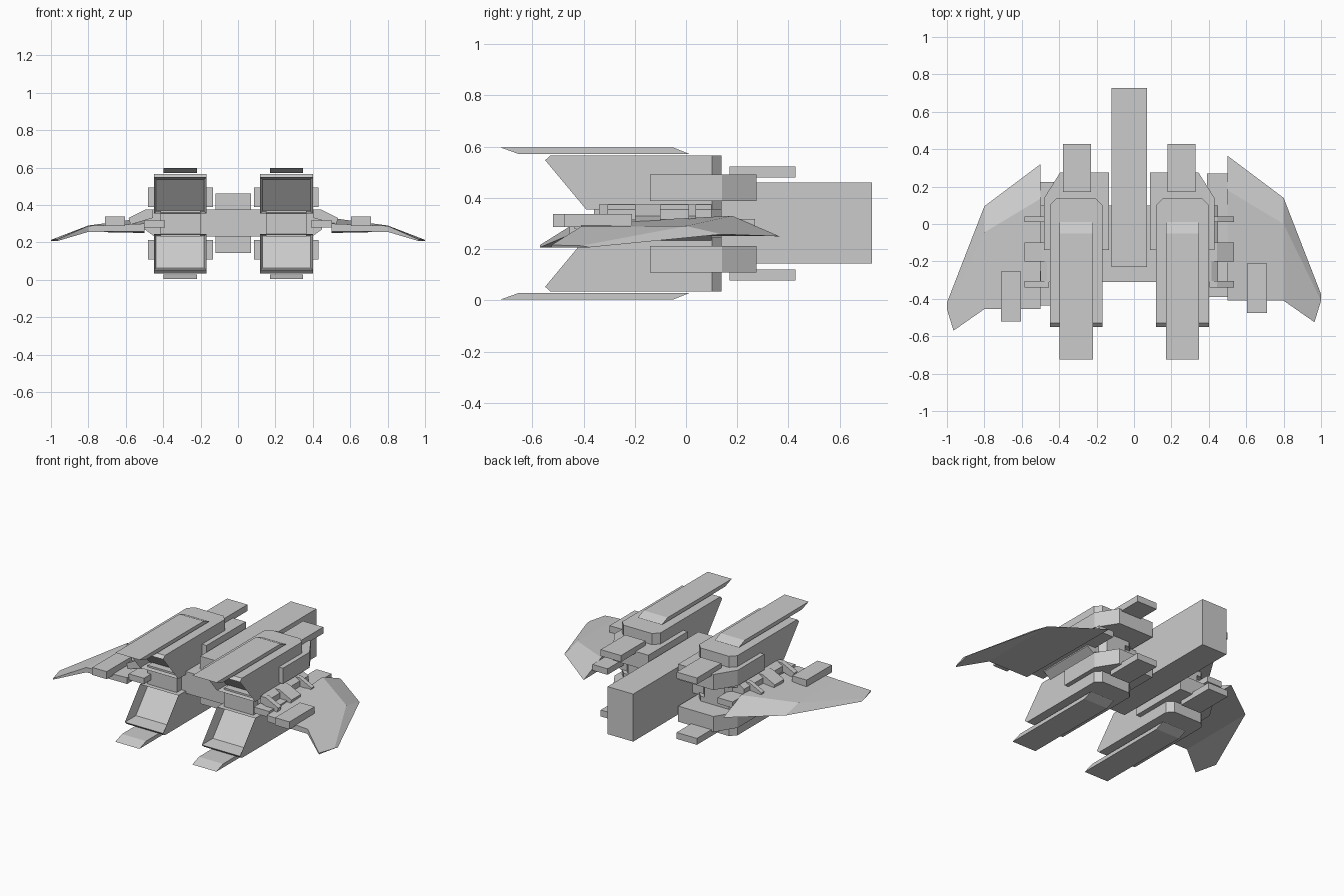
import bpy, bmesh
from mathutils import Matrix, Vector

if "Cube" in bpy.data.objects:
    bpy.data.objects.remove(bpy.data.objects["Cube"])

CX, CZ = -0.025, 0.30   # symmetry axes of the engine cluster


def finish(bm, name, sx=1, sz=1, off=(0, 0, 0)):
    for v in bm.verts:
        v.co = Vector((v.co.x * sx + off[0], v.co.y + off[1], v.co.z * sz + off[2]))
    bmesh.ops.recalc_face_normals(bm, faces=bm.faces)
    me = bpy.data.meshes.new(name)
    bm.to_mesh(me)
    bm.free()
    ob = bpy.data.objects.new(name, me)
    bpy.context.collection.objects.link(ob)
    return ob


def loft(sections):
    bm = bmesh.new()
    rings = [[bm.verts.new(p) for p in s] for s in sections]
    n = len(rings[0])
    for a, b in zip(rings, rings[1:]):
        for i in range(n):
            bm.faces.new((a[i], a[(i + 1) % n], b[(i + 1) % n], b[i]))
    bm.faces.new(rings[0])
    bm.faces.new(rings[-1])
    bmesh.ops.recalc_face_normals(bm, faces=bm.faces)
    return bm


def prism(profile, axis, lo, hi):
    def pt(p, d):
        return {'x': (d, p[0], p[1]), 'y': (p[0], d, p[1]), 'z': (p[0], p[1], d)}[axis]
    return loft([[pt(p, d) for p in profile] for d in (lo, hi)])


def box(x0, x1, y0, y1, z0, z1):
    return prism([(x0, y0), (x1, y0), (x1, y1), (x0, y1)], 'z', z0, z1)


def engine_body():
    bm = prism([(-0.55, 0.247), (-0.53, 0.266), (0.138, 0.266), (0.138, 0.055), (-0.39, 0.055)],
               'x', 0.143, 0.425)
    rear = [e for e in bm.edges if all(v.co.y > 0.13 for v in e.verts)
            and abs(e.verts[0].co.z - e.verts[1].co.z) > 0.1]
    bmesh.ops.bevel(bm, geom=rear, offset=0.037, segments=1, affect='EDGES')
    # recessed raked intake
    bm.normal_update()
    mouth = [f for f in bm.faces if f.normal.y < -0.3 and f.normal.z < -0.3]
    bmesh.ops.inset_region(bm, faces=mouth, thickness=0.018)
    bmesh.ops.translate(bm, verts=list(mouth[0].verts), vec=(0, 0.09, 0))
    return bm


# four engine pods, mirrored left/right and up/down
for sx, side in ((1, 'right'), (-1, 'left')):
    for sz, level in ((1, 'upper'), (-1, 'lower')):
        tag = f'{level}_{side}'
        place = (sx, sz, (CX, 0, CZ))
        finish(engine_body(), 'engine_' + tag, *place)
        finish(prism([(-0.725, 0.297), (-0.05, 0.297), (0.012, 0.272), (-0.655, 0.272)],
                     'x', 0.195, 0.373), 'engine_plate_' + tag, *place)
        finish(prism([(0.11, -0.14), (0.455, -0.14), (0.455, 0.14), (0.37, 0.275), (0.11, 0.275)],
                     'z', 0.088, 0.192), 'collar_' + tag, *place)
        finish(box(0.205, 0.355, 0.17, 0.428, 0.18, 0.223), 'rear_block_' + tag, *place)
    # pylon joining the upper and lower pods
    finish(prism([(0.175, -0.36), (0.39, -0.36), (0.39, 0.10), (0.355, 0.138), (0.21, 0.138),
                  (0.175, 0.10)], 'z', -0.07, 0.07), 'pylon_' + side, sx, 1, (CX, 0, CZ))

    # sloping clamps across the wing joint
    for y0, y1 in ((0.01, 0.04), (-0.2, -0.1), (-0.34, -0.305)):
        finish(prism([(0.43, 0.075), (0.47, 0.075), (0.56, 0.03), (0.55, -0.005), (0.43, 0.03)],
                     'y', y0, y1), 'clamp_' + side, sx, 1, (CX, 0, CZ))

    # wing, root and gun; the left set sits slightly further forward
    shift = (0, 0 if sx > 0 else -0.045, 0)
    wing = loft([
        [(0.5, -0.41, 0.258), (0.5, -0.41, 0.30), (0.5, 0.18, 0.33), (0.5, 0.365, 0.25)],
        [(0.8, -0.41, 0.256), (0.8, -0.41, 0.288), (0.8, 0.0, 0.29), (0.8, 0.14, 0.258)],
        [(0.965, -0.525, 0.207), (0.965, -0.525, 0.216), (1, -0.41, 0.213), (1, -0.375, 0.207)]])
    finish(wing, 'wing_' + side, sx, 1, shift)
    finish(box(0.39, 0.502, -0.39, 0.27, 0.278, 0.318), 'wing_root_' + side, sx, 1, shift)
    finish(box(0.605, 0.712, -0.475, -0.21, 0.287, 0.337), 'wing_gun_' + side, sx, 1, shift)

# cross hull between the pods
finish(prism([(-0.475, -0.03), (-0.475, 0.055), (-0.44, 0.075), (0.44, 0.075), (0.475, 0.055),
              (0.475, -0.03), (0.42, -0.07), (-0.42, -0.07)], 'y', -0.31, 0.10),
       'cross_hull', 1, 1, (CX, 0, CZ))

# long central spine
finish(box(-0.119, 0.069, -0.23, 0.727, 0.143, 0.46), 'central_spine')
